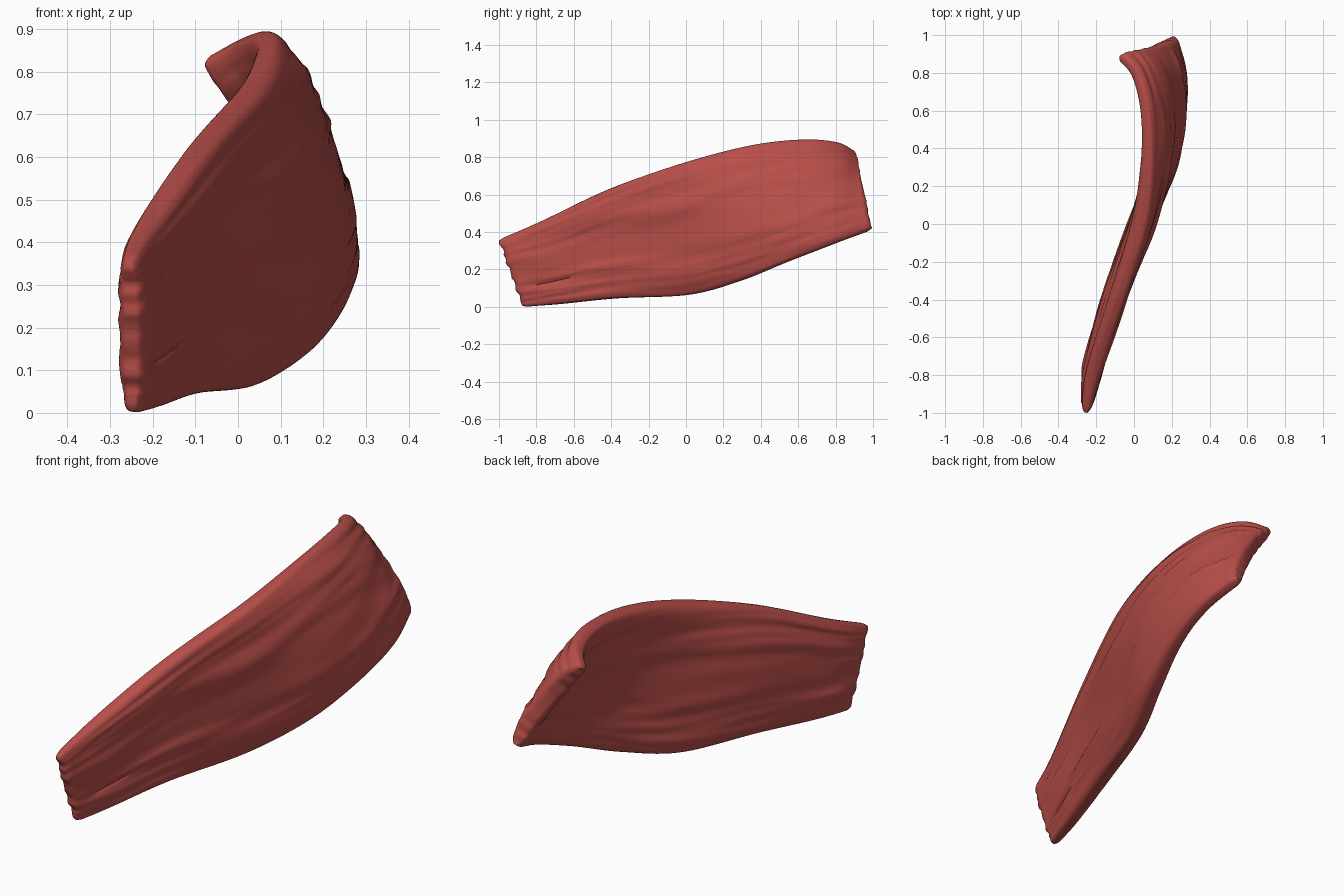
import bpy, bmesh, math
from mathutils import Vector, noise

cube = bpy.data.objects.get("Cube")
if cube:
    bpy.data.objects.remove(cube, do_unlink=True)

# Flesh material
red = bpy.data.materials.new("muscle red")
red.use_nodes = True
color = (0.48, 0.077, 0.067, 1)
red.diffuse_color = color
red.node_tree.nodes["Principled BSDF"].inputs["Base Color"].default_value = color

# Stations along the strap: upper edge, lower edge, (sideways bulge, half thickness)
STATIONS = [
    ((-.255, -1.0, .36), (-.25, -.87, .0), (.002, .031)),
    ((-.205, -.78, .455), (-.195, -.68, .015), (-.012, .049)),
    ((-.08, -.40, .634), (-.108, -.38, .045), (-.016, .058)),
    ((.035, 0, .772), (.02, .02, .066), (.02, .066)),
    ((.068, .35, .858), (.135, .30, .142), (.055, .066)),
    ((.052, .62, .887), (.22, .55, .243), (.053, .058)),
    ((.0, .80, .872), (.25, .78, .333), (.043, .050)),
    ((-.082, .888, .825), (.21, .995, .415), (.035, .045)),
]
RINGS, SIDES = 120, 96


def spline(points, t):
    """Smooth curve through the points, t from 0 to 1."""
    n = len(points) - 1
    i = min(int(t * n), n - 1)
    f = t * n - i
    b, c = points[i], points[i + 1]
    a = points[i - 1] if i > 0 else b * 2 - c
    d = points[i + 2] if i + 2 <= n else c * 2 - b
    return b + ((c - a) + ((a * 2 - b * 5 + c * 4 - d)
                + (b * 3 - a - c * 3 + d) * f) * f) * f / 2


def power(value, exponent):
    return math.copysign(abs(value) ** exponent, value)


uppers, lowers, shapes = ([Vector(p) for p in column] for column in zip(*STATIONS))


def sheet(t, s):
    """Middle surface of the strap; s runs from lower to upper edge."""
    low, high = spline(lowers, t), spline(uppers, t)
    point = low.lerp(high, (s + 1) / 2)
    point.x += spline(shapes, t)[0] * (1 - s * s)
    return point


# Loft rounded strap sections, with long fibre grooves on both broad faces
bm = bmesh.new()
rings = []
for i in range(RINGS + 1):
    # Rings crowd towards both ends so these round off smoothly
    u = i / RINGS
    t = u - .9 * math.sin(math.tau * u) / math.tau
    closeness = max(0, 1 - min(t, 1 - t) / .025)
    taper = .35 + .65 * math.sqrt(1 - closeness ** 2)
    ring = []
    for j in range(SIDES):
        angle = math.tau * j / SIDES
        s, depth = power(math.cos(angle), .68), power(math.sin(angle), .55)
        along = sheet(min(t + .01, 1), s) - sheet(max(t - .01, 0), s)
        across = sheet(t, min(s + .02, 1)) - sheet(t, max(s - .02, -1))
        normal = across.cross(along).normalized()
        side = 7 if depth > 0 else 0
        skew = s + .25 * t
        fibre = noise.noise(Vector((t * 4, skew * 4.5, side)))
        fine = noise.noise(Vector((t * 6, skew * 11, side + 20)))
        calm = min(1, .4 + 6 * min(t, 1 - t))
        groove = (.013 * fibre + .010 * fine) * abs(depth) * calm
        half = spline(shapes, t)[1] * taper
        point = sheet(t, s * (1 - .03 * closeness ** 2))
        point += normal * (half + groove * taper) * depth
        # Slightly uneven ends
        point += along.normalized() * closeness * .015 * noise.noise(Vector((s * 5, 0, u)))
        ring.append(bm.verts.new(point))
    rings.append(ring)
for a, b in zip(rings, rings[1:]):
    for j in range(SIDES):
        k = (j + 1) % SIDES
        bm.faces.new((a[j], a[k], b[k], b[j]))

# End caps bridge the two broad faces of the strap
for ring in (rings[0], rings[-1]):
    for j in range(SIDES // 2):
        quad = [ring[j], ring[j + 1], ring[-j - 1], ring[-j]]
        bm.faces.new(list(dict.fromkeys(quad)))
bmesh.ops.recalc_face_normals(bm, faces=bm.faces)

mesh = bpy.data.meshes.new("muscle_strap")
bm.to_mesh(mesh)
bm.free()
mesh.materials.append(red)
strap = bpy.data.objects.new("muscle_strap", mesh)
bpy.context.collection.objects.link(strap)
bpy.context.view_layer.objects.active = strap
strap.select_set(True)
bpy.ops.object.shade_smooth_by_angle(angle=math.radians(60))
